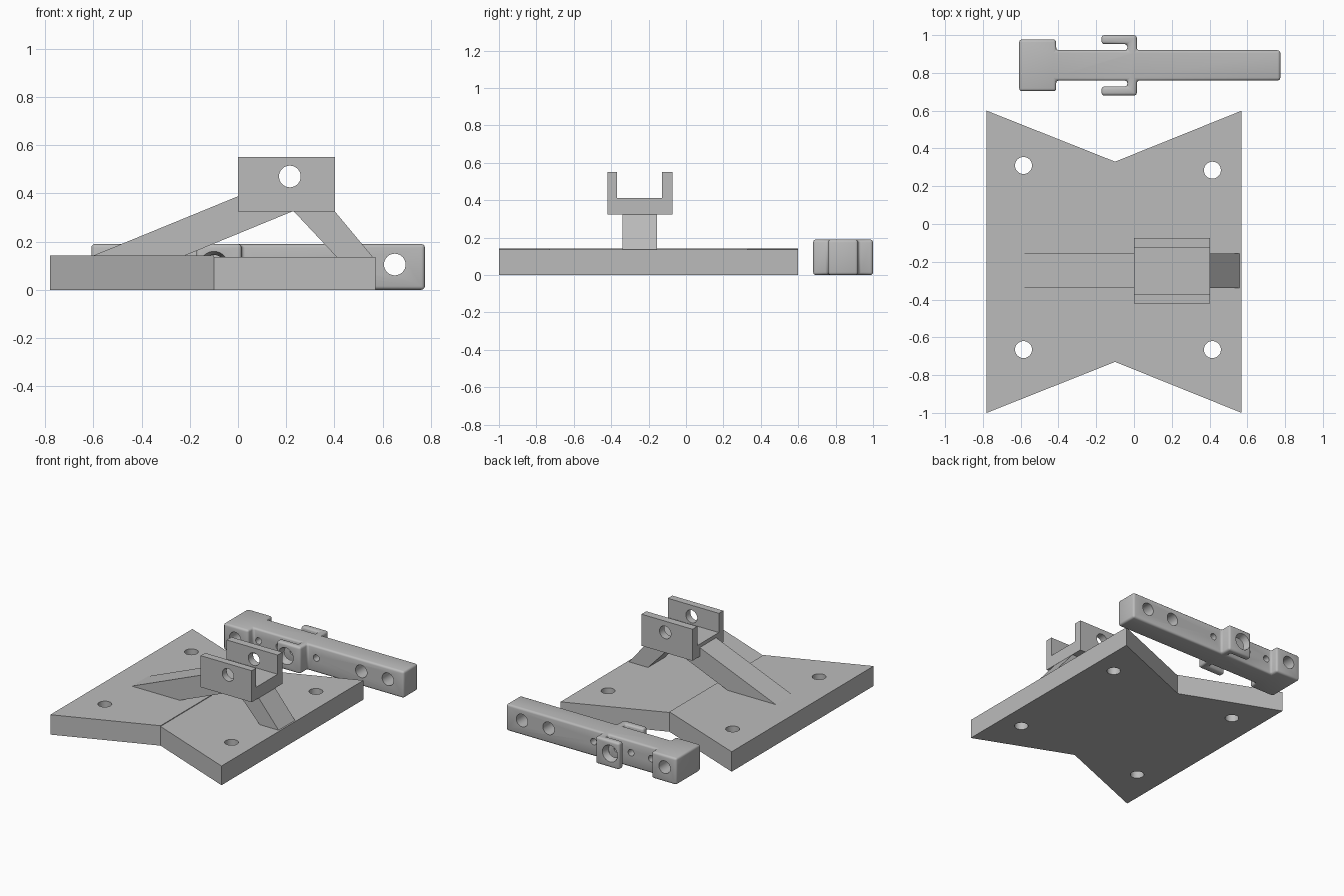
import bpy, bmesh, math
from mathutils import Vector, Matrix

cube = bpy.data.objects.get("Cube")
if cube:
    bpy.data.objects.remove(cube, do_unlink=True)

grey = bpy.data.materials.new("plain_grey")
grey.use_nodes = True
grey.diffuse_color = (0.5, 0.5, 0.5, 1)
grey.node_tree.nodes["Principled BSDF"].inputs["Base Color"].default_value = (0.5, 0.5, 0.5, 1)


def add_object(name, bm):
    bmesh.ops.recalc_face_normals(bm, faces=bm.faces)
    mesh = bpy.data.meshes.new(name)
    bm.to_mesh(mesh)
    bm.free()
    mesh.materials.append(grey)
    obj = bpy.data.objects.new(name, mesh)
    bpy.context.collection.objects.link(obj)
    return obj


def prism(name, points, low, high, axis="Z"):
    """Extrude an outline along Z (points are x, y) or along Y (points are x, z)."""
    bm = bmesh.new()
    place = (lambda a, b: (a, b, low)) if axis == "Z" else (lambda a, b: (a, low, b))
    face = bm.faces.new([bm.verts.new(place(a, b)) for a, b in points])
    out = bmesh.ops.extrude_face_region(bm, geom=[face])
    step = Vector((0, 0, high - low)) if axis == "Z" else Vector((0, high - low, 0))
    verts = [g for g in out["geom"] if isinstance(g, bmesh.types.BMVert)]
    bmesh.ops.translate(bm, verts=verts, vec=step)
    return add_object(name, bm)


def rod(name, centre, radius, depth, axis="Y", end_radius=None):
    bm = bmesh.new()
    turn = Matrix.Rotation(math.pi / 2, 4, "X") if axis == "Y" else Matrix()
    bmesh.ops.create_cone(bm, cap_ends=True, segments=32, radius1=radius,
                          radius2=radius if end_radius is None else end_radius,
                          depth=depth, matrix=Matrix.Translation(centre) @ turn)
    return add_object(name, bm)


def cut(obj, cutter):
    cutter.hide_render = True
    mod = obj.modifiers.new("cut", "BOOLEAN")
    mod.operation = "DIFFERENCE"
    mod.solver = "EXACT"
    mod.object = cutter
    bpy.context.view_layer.objects.active = obj
    bpy.ops.object.modifier_apply(modifier=mod.name)
    bpy.data.objects.remove(cutter, do_unlink=True)


def smooth(obj):
    bpy.ops.object.select_all(action="DESELECT")
    obj.select_set(True)
    bpy.context.view_layer.objects.active = obj
    bpy.ops.object.shade_smooth_by_angle(angle=math.radians(35))


# Base plate with notched ends, a shallow step and four bolt holes
plate = prism("base_plate", [(-0.78, -1), (-0.1, -0.73), (0.57, -1),
                             (0.57, 0.6), (-0.1, 0.33), (-0.78, 0.6)], 0, 0.142)
cut(plate, prism("step_cutter", [(-0.1, -1.2), (0.8, -1.2), (0.8, 0.8), (-0.1, 0.8)], 0.137, 0.3))
for x, y in [(-0.585, 0.31), (0.415, 0.285), (-0.585, -0.665), (0.415, -0.665)]:
    cut(plate, rod("bolt_cutter", (x, y, 0.1), 0.045, 0.6, "Z"))
smooth(plate)

# Sloping struts that carry the bracket
prism("long_strut", [(-0.61, 0.138), (-0.23, 0.138), (0.23, 0.327), (0, 0.327), (0, 0.388)],
      -0.34, -0.155, "Y")
prism("short_strut", [(0.41, 0.135), (0.56, 0.135), (0.4, 0.327), (0.23, 0.327)],
      -0.34, -0.155, "Y")

# U-shaped bracket with a pivot hole through both cheeks
bracket = prism("pivot_bracket", [(0, 0.325), (0.402, 0.325), (0.402, 0.55), (0, 0.55)],
                -0.42, -0.073, "Y")
cut(bracket, prism("channel_cutter", [(-0.1, 0.413), (0.5, 0.413), (0.5, 0.7), (-0.1, 0.7)],
                   -0.37, -0.127, "Y"))
cut(bracket, rod("pivot_cutter", (0.215, -0.25, 0.47), 0.045, 0.6))
smooth(bracket)

# Lever arm: half outline mirrored across its centre line
MID = 0.84
half = [(0.775, 0.08), (0.015, 0.08), (0.015, 0.16), (-0.172, 0.16), (-0.172, 0.112),
        (-0.035, 0.112), (-0.035, 0.08), (-0.412, 0.08), (-0.412, 0.137), (-0.608, 0.137)]
outline = [(x, MID + d) for x, d in half] + [(x, MID - d) for x, d in reversed(half)]
arm = prism("lever_arm", outline, 0, 0.19)
bevel = arm.modifiers.new("rounded_edges", "BEVEL")
bevel.width = 0.015
bevel.segments = 3
bevel.limit_method = "ANGLE"
bpy.context.view_layer.objects.active = arm
bpy.ops.object.modifier_apply(modifier=bevel.name)

# Cross holes along the arm
for x, r in [(0.65, 0.045), (0.44, 0.045), (0.085, 0.023),
             (-0.21, 0.023), (-0.37, 0.023), (-0.515, 0.045)]:
    # small holes pass through the bar only, clear of the side hooks
    cut(arm, rod("cross_cutter", (x, MID, 0.105), r, 0.4))

# Flared holes in the two side hooks, with a small hole through the bar
cut(arm, rod("hook_cutter", (-0.1, MID, 0.1), 0.023, 0.4))
for side in (1, -1):
    wide, narrow = (0.045, 0.06) if side < 0 else (0.06, 0.045)
    cut(arm, rod("flare_cutter", (-0.1, MID + side * 0.137, 0.1), wide, 0.05,
                 end_radius=narrow))
    # flare is widest on the outer face
smooth(arm)
